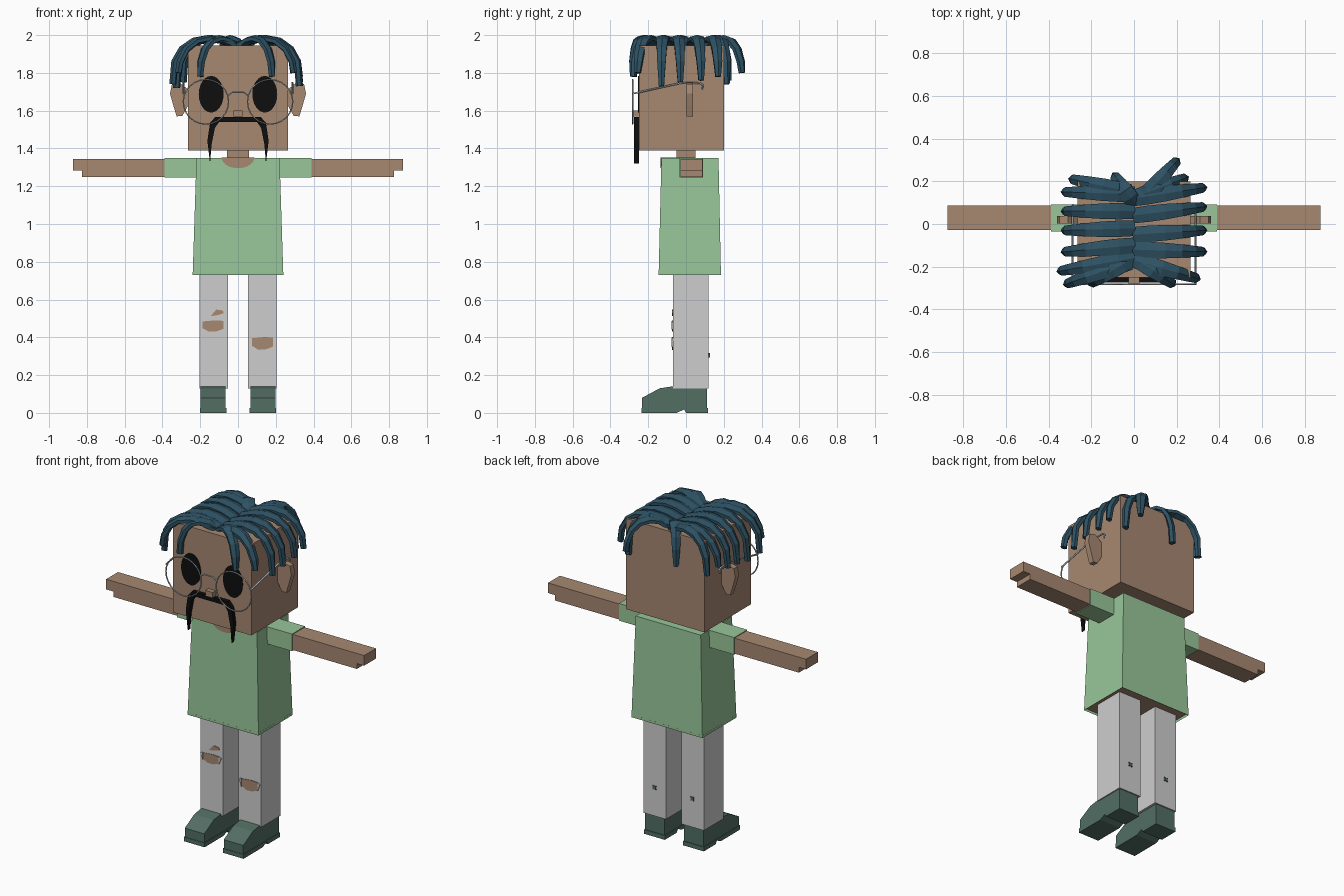
import bpy, bmesh, math
from mathutils import Vector

cube = bpy.data.objects.get("Cube")
if cube:
    bpy.data.objects.remove(cube, do_unlink=True)


def material(name, r, g, b):
    def lin(v):
        v /= 255
        return v / 12.92 if v < 0.04 else ((v + 0.055) / 1.055) ** 2.4
    m = bpy.data.materials.new(name)
    m.use_nodes = True
    col = (lin(r), lin(g), lin(b), 1)
    m.diffuse_color = col
    m.node_tree.nodes["Principled BSDF"].inputs["Base Color"].default_value = col
    return m


SKIN = material("skin", 166, 136, 113)
SHIRT = material("green_shirt", 152, 198, 153)
TROUSER = material("light_grey_trousers", 206, 206, 206)
SHOE = material("dark_green_shoes", 82, 110, 100)
HAIR = material("blue_hair", 46, 82, 100)
BLACK = material("black", 14, 14, 14)
METAL = material("glasses_metal", 185, 190, 195)


def finish(name, bm, *mats):
    bmesh.ops.recalc_face_normals(bm, faces=bm.faces)
    me = bpy.data.meshes.new(name)
    bm.to_mesh(me)
    bm.free()
    for m in mats:
        me.materials.append(m)
    ob = bpy.data.objects.new(name, me)
    bpy.context.collection.objects.link(ob)
    return ob


def loft(name, rings, *mats):
    """Skin a list of equal-length point rings and cap both ends."""
    bm = bmesh.new()
    vs = [[bm.verts.new(p) for p in ring] for ring in rings]
    n = len(vs[0])
    for a, b in zip(vs, vs[1:]):
        for i in range(n):
            j = (i + 1) % n
            bm.faces.new((a[i], a[j], b[j], b[i]))
    bm.faces.new(vs[0])
    bm.faces.new(vs[-1])
    return finish(name, bm, *mats)


def box(name, x0, x1, y0, y1, z0, z1, mat):
    rect = [(x0, y0), (x1, y0), (x1, y1), (x0, y1)]
    return loft(name, [[(x, y, z) for x, y in rect] for z in (z0, z1)], mat)


def front_plate(name, pts, y0, y1, mat):
    """Extrude an (x, z) outline along y."""
    return loft(name, [[(x, y, z) for x, z in pts] for y in (y0, y1)], mat)


def ellipse(cx, cz, rx, rz, n, start=0.0, sweep=math.tau):
    return [(cx + rx * math.cos(start + sweep * i / n),
             cz + rz * math.sin(start + sweep * i / n)) for i in range(n)]


def wire(name, pts, radius, mat, cyclic=False):
    cu = bpy.data.curves.new(name, "CURVE")
    cu.dimensions = "3D"
    cu.bevel_depth = radius
    cu.bevel_resolution = 1
    sp = cu.splines.new("POLY")
    sp.points.add(len(pts) - 1)
    for p, co in zip(sp.points, pts):
        p.co = (*co, 1)
    sp.use_cyclic_u = cyclic
    cu.materials.append(mat)
    ob = bpy.data.objects.new(name, cu)
    bpy.context.collection.objects.link(ob)


def strand(name, root, tip, ztip):
    """Flattened lock that arches over the crown and hangs at its tip."""
    shape = [(0, 1.945), (.22, 1.972), (.45, 1.982), (.68, 1.968), (.86, 1.925), (.97, 1.86)]
    r, t = Vector(root), Vector(tip)
    path = [Vector((*r.lerp(t, f), z)) for f, z in shape] + [Vector((*t, ztip))]
    side = Vector((-(t - r).y, (t - r).x, 0)).normalized()
    rings = []
    for i, p in enumerate(path):
        tan = (path[min(i + 1, len(path) - 1)] - path[max(i - 1, 0)]).normalized()
        up = tan.cross(side)
        w = (.042, .044, .042, .036, .030, .026, .016)[i]
        rings.append([p + side * w * math.cos(a) + up * .019 * math.sin(a)
                      for a in (math.pi * (k + .5) / 3 for k in range(6))])
    loft(name, rings, HAIR)


# Head, neck and nose
box("head", -.265, .265, -.25, .2, 1.39, 1.945, SKIN)
box("neck", -.057, .057, -.05, .05, 1.33, 1.39, SKIN)
box("nose", -.025, .025, -.28, -.25, 1.568, 1.6, SKIN)

# Moustache: mirrored outline
half = [(.12, 1.567), (.148, 1.535), (.162, 1.44), (.148, 1.32),
        (.14, 1.42), (.122, 1.51), (.1, 1.54)]
front_plate("moustache", half + [(-x, z) for x, z in reversed(half)], -.274, -.249, BLACK)

# Shirt: tapered, with a recessed skin underside
bm = bmesh.new()
rings = [[(-.24, -.145), (.24, -.145), (.24, .185), (-.24, .185)],
         [(-.22, -.13), (.22, -.13), (.22, .172), (-.22, .172)]]
lo, hi = [[bm.verts.new((x, y, z)) for x, y in ring] for ring, z in zip(rings, (.73, 1.35))]
for i in range(4):
    j = (i + 1) % 4
    bm.faces.new((lo[i], lo[j], hi[j], hi[i]))
bm.faces.new(hi)
under = bm.faces.new(lo)
bmesh.ops.inset_region(bm, faces=[under], thickness=.012)
ring = bmesh.ops.extrude_face_region(bm, geom=[under])
for v in ring["geom"]:
    if isinstance(v, bmesh.types.BMVert):
        v.co.z += .015
    elif isinstance(v, bmesh.types.BMFace):
        v.material_index = 1
bmesh.ops.delete(bm, geom=[f for f in [under] if f.is_valid], context="FACES_ONLY")
finish("shirt", bm, SHIRT, SKIN)

# Neckline opening
front_plate("neckline", ellipse(0, 1.352, .087, .057, 10, math.pi, math.pi * 1.11)[:10],
            -.136, -.128, SKIN)
box("neckline_top", -.085, .085, -.136, .05, 1.347, 1.353, SKIN)

for s, side in ((1, "left"), (-1, "right")):
    # Arm with a stepped fingertip, and sleeve
    arm = [(.36, 1.25), (.825, 1.25), (.825, 1.283), (.874, 1.283), (.874, 1.345), (.36, 1.345)]
    front_plate(side + "_arm", [(s * x, z) for x, z in arm], -.028, .087, SKIN)
    box(side + "_sleeve", s * .2, s * .39, -.035, .091, 1.245, 1.35, SHIRT)

    # Ear
    ear = [(.262, 1.63), (.295, 1.572), (.325, 1.57), (.343, 1.63),
           (.36, 1.69), (.35, 1.74), (.31, 1.75), (.262, 1.71)]
    front_plate(side + "_ear", [(s * x, z) for x, z in ear], .002, .037, SKIN)

    # Eye
    front_plate(side + "_eye", ellipse(s * .142, 1.687, .066, .097, 24), -.254, -.249, BLACK)

    # Glasses: rim and temple
    wire(side + "_rim", [(x, -.283, z) for x, z in ellipse(s * .17, 1.647, .12, .118, 24)],
         .004, METAL, True)
    wire(side + "_temple", [(s * .288, y, z) for y, z in
                            ((-.283, 1.69), (-.02, 1.748), (.075, 1.746), (.09, 1.735), (.085, 1.712))],
         .005, METAL)

    # Trouser leg and the tear mark on its back
    box(side + "_leg", s * .052, s * .205, -.07, .12, .13, .745, TROUSER)
    star = [(s * .128 + (.017 if k % 2 else .009) * math.cos(k * math.pi / 4),
             .305 + (.017 if k % 2 else .009) * math.sin(k * math.pi / 4)) for k in range(8)]
    front_plate(side + "_back_mark", star, .119, .126, SHOE)

    # Shoe with sole
    shoe = [(.112, .02), (.112, .14), (-.075, .14), (-.14, .13), (-.232, .08), (-.232, .02)]
    loft(side + "_shoe", [[(s * x, y, z) for y, z in shoe] for x in (.066, .198)], SHOE)
    sole = [(.116, 0), (.116, .026), (-.235, .026), (-.235, 0), (-.05, 0), (-.01, .018), (.0, 0)]
    loft(side + "_sole", [[(s * x, y, z) for y, z in sole] for x in (.062, .202)], SHOE)

# Bridge of the glasses
wire("glasses_bridge", [(x, -.283, z) for x, z in
                        ((-.053, 1.68), (-.03, 1.698), (.03, 1.698), (.053, 1.68))], .004, METAL)

# Torn knees with loose cloth corners
for name, cx, cz, w, h in (("right_knee", -.132, .46, .055, .03), ("left_knee", .13, .368, .055, .034)):
    tear = [(-1, .8), (-.4, .9), (.2, 1), (1, .9), (1, -.5), (.3, -.95), (-.4, -1), (-1, -.4)]
    front_plate(name + "_tear", [(cx + w * a, cz + h * b) for a, b in tear], -.073, -.068, SKIN)
    for s in (1, -1):
        flap = [(cx + s * w, cz + h * .9), (cx + s * (w + .015), cz + h * .7), (cx + s * w, cz - h * .6)]
        front_plate(name + "_flap", flap, -.077, -.069, TROUSER)
front_plate("small_tear", [(-.145, .512), (-.11, .517), (-.075, .528), (-.08, .542), (-.115, .547)],
            -.073, -.068, SKIN)

# Hair: roots along the parting, tips around the head
locks = [
    ((0, .14), (-.325, .15), 1.79), ((0, .06), (-.325, .06), 1.75),
    ((0, -.02), (-.325, -.03), 1.74), ((0, -.10), (-.325, -.13), 1.72),
    ((0, -.16), (-.345, -.22), 1.74), ((-.02, -.18), (-.315, -.28), 1.80),
    ((-.02, -.17), (-.2, -.277), 1.78), ((-.02, .15), (-.29, .21), 1.75),
    ((0, .1), (-.09, .225), 1.76),
    ((0, .12), (.325, .17), 1.78), ((0, .04), (.325, .08), 1.76),
    ((0, -.05), (.325, -.03), 1.75), ((0, -.12), (.325, -.13), 1.73),
    ((0, -.17), (.295, -.255), 1.80), ((.02, -.17), (.18, -.28), 1.78),
    ((.02, .13), (.24, .215), 1.74), ((.04, .12), (.2, .295), 1.80),
]
for i, (root, tip, z) in enumerate(locks):
    strand(f"hair_lock_{i + 1}", root, tip, z)
